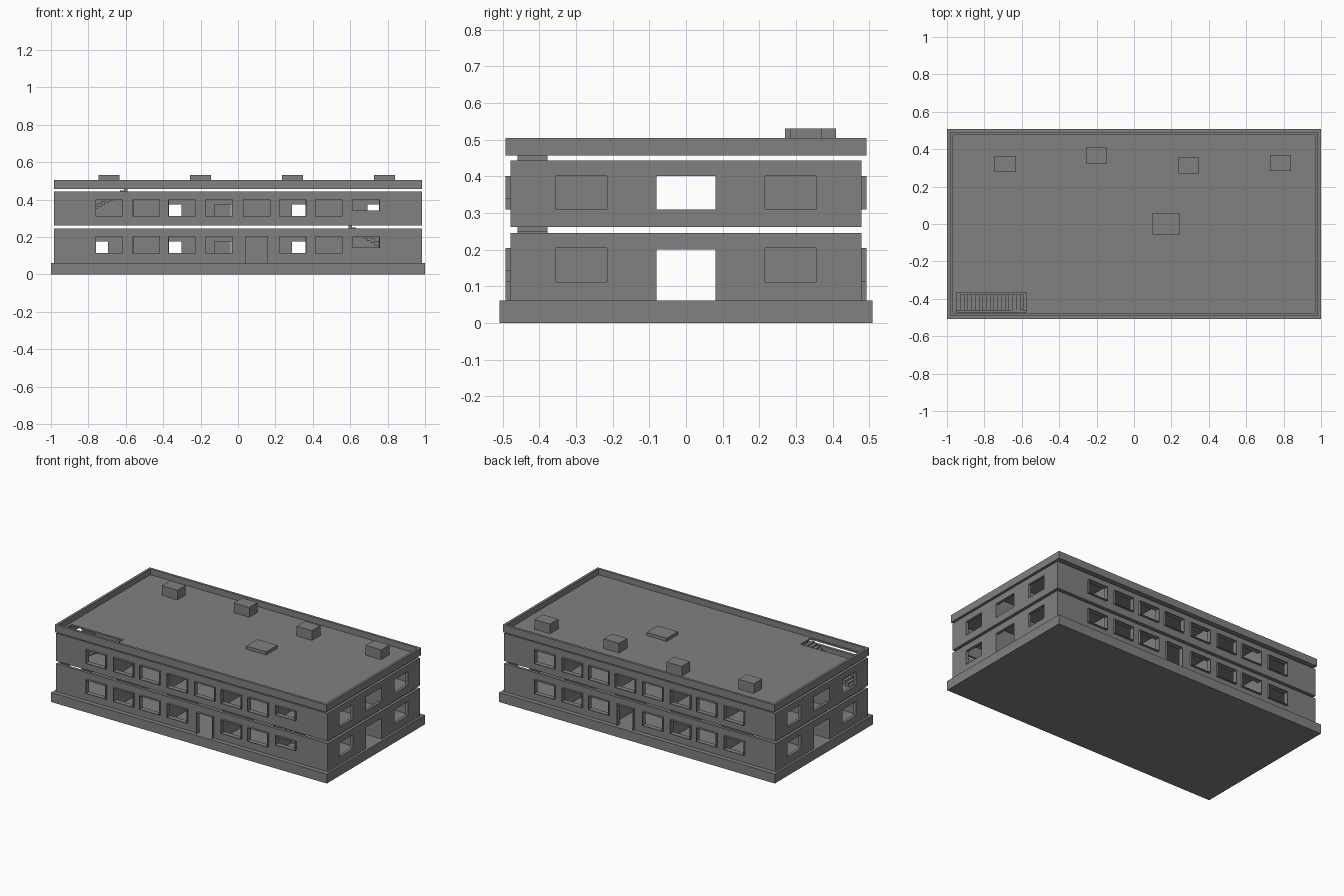
import bpy
import bmesh
from mathutils import Vector

cube = bpy.data.objects.get("Cube")
if cube:
    bpy.data.objects.remove(cube, do_unlink=True)

grey = bpy.data.materials.new("concrete_grey")
grey.use_nodes = True
tone = (0.22, 0.22, 0.22, 1)
grey.diffuse_color = tone
grey.node_tree.nodes["Principled BSDF"].inputs["Base Color"].default_value = tone


def finish(name, bm):
    """Turn a bmesh into a named grey object."""
    bmesh.ops.recalc_face_normals(bm, faces=bm.faces)
    mesh = bpy.data.meshes.new(name)
    bm.to_mesh(mesh)
    bm.free()
    mesh.materials.append(grey)
    bpy.context.collection.objects.link(bpy.data.objects.new(name, mesh))


def panel(bm, axis, p0, p1, rect, holes=()):
    """Plate from p0 to p1 along an axis; rect and holes are (u0, u1, v0, v1)."""
    place = {"x": lambda u, v, p: Vector((p, u, v)),
             "y": lambda u, v, p: Vector((u, p, v)),
             "z": lambda u, v, p: Vector((u, v, p))}[axis]

    def cuts(i):
        edges = set(rect[i:i + 2])
        for h in holes:
            edges.update(min(max(e, rect[i]), rect[i + 1]) for e in h[i:i + 2])
        return sorted(edges)

    us, vs = cuts(0), cuts(2)
    grid = {}
    faces = []

    def corner(u, v):
        if (u, v) not in grid:
            grid[u, v] = bm.verts.new(place(u, v, p0))
        return grid[u, v]

    for a, b in zip(us, us[1:]):
        for c, d in zip(vs, vs[1:]):
            mu, mv = (a + b) / 2, (c + d) / 2
            if any(h[0] < mu < h[1] and h[2] < mv < h[3] for h in holes):
                continue
            faces.append(bm.faces.new([corner(a, c), corner(b, c), corner(b, d), corner(a, d)]))
    new = bmesh.ops.extrude_face_region(bm, geom=faces, use_keep_orig=True)["geom"]
    shift = place(0, 0, p1) - place(0, 0, p0)
    bmesh.ops.translate(bm, vec=shift, verts=[g for g in new if isinstance(g, bmesh.types.BMVert)])


def box(name, x0, x1, y0, y1, z0, z1):
    bm = bmesh.new()
    panel(bm, "z", z0, z1, (x0, x1, y0, y1))
    finish(name, bm)


WX, WY, T = 0.985, 0.478, 0.018      # outer wall faces and wall thickness
RY = 0.492                           # roof edge and window surround face
COLUMNS = [-0.69, -0.49, -0.30, -0.10, 0.10, 0.292, 0.485, 0.685]
HALF = 0.073                         # half a window's width


def storey(name, z0, z1, base, ground):
    sill, head, door_top = base + 0.05, base + 0.142, base + 0.115
    # Long walls with window surrounds standing proud of them
    for side, s in (("front", -1), ("back", 1)):
        holes = []
        for i, x in enumerate(COLUMNS):
            low, w = sill, HALF
            if ground and i == 4:
                low, w = z0, 0.06
            elif side == "front" and i == 7:
                low = sill + 0.03
            holes.append((x - w, x + w, low, head))
        bm = bmesh.new()
        panel(bm, "y", s * (WY - T), s * WY, (-WX + T, WX - T, z0, z1), holes)
        finish(f"{name}_{side}_wall", bm)
        bm = bmesh.new()
        e = 0.003
        for h in holes:
            inner = (h[0] + e, h[1] - e, h[2] if h[2] == z0 else h[2] + e, h[3] - e)
            panel(bm, "y", s * (WY - T), s * RY, h, [inner])
        finish(f"{name}_{side}_window_surrounds", bm)
    # End walls with a corridor opening between two windows
    middle = (-0.08, 0.08, z0 if ground else sill, head - (0.004 if ground else 0))
    ends = [(-0.355, -0.215, sill, head), middle, (0.215, 0.355, sill, head)]
    for side, s in (("left", 1), ("right", -1)):
        bm = bmesh.new()
        panel(bm, "x", s * (WX - T), s * WX, (-WY, WY, z0, z1), ends)
        finish(f"{name}_{side}_wall", bm)
    # Corridor walls with doorways
    shared = [-0.34, 0.328, -0.733 if ground else 0.73]
    for side, s, extra in (("front", -1, -0.08), ("back", 1, 0.005)):
        doors = [(x - 0.038, x + 0.038, z0, door_top) for x in shared]
        doors.append((extra - 0.045, extra + 0.045, z0, door_top))
        bm = bmesh.new()
        panel(bm, "y", s * 0.083, s * 0.097, (-WX + T, WX - T, z0, z1), doors)
        finish(f"{name}_{side}_corridor_wall", bm)
        # Partitions between rooms
        bm = bmesh.new()
        y0, y1 = sorted((s * 0.097, s * (WY - T)))
        for x in (-0.57, -0.2, 0.2, 0.57):
            panel(bm, "x", x - 0.006, x + 0.006, (y0, y1, z0, z1))
        finish(f"{name}_{side}_partitions", bm)


def stairs(name, x_low, x_high, z_low, z_high, steps=17):
    """Flight of steps with a stepped top and underside."""
    bm = bmesh.new()
    dx, dz = (x_high - x_low) / steps, (z_high - z_low) / steps
    for i in range(steps):
        x0, x1 = sorted((x_low + i * dx, x_low + (i + 1) * dx))
        z = z_low + (i + 1) * dz
        panel(bm, "z", max(z - 2 * dz, z_low), z, (x0, x1, -0.459, -0.378))
    finish(name, bm)


# Base and the two storeys
box("base_slab", -1, 1, -0.508, 0.508, 0, 0.062)
storey("ground_floor", 0.062, 0.245, 0.062, True)
storey("upper_floor", 0.262, 0.443, 0.259, False)

# Upper floor slab with its stair opening
bm = bmesh.new()
panel(bm, "z", 0.262, 0.272, (-WX + T, WX - T, -WY + T, WY - T), [(0.575, 0.95, -WY + T, -0.365)])
finish("upper_floor_slab", bm)

# Roof slab with its stair opening, and the parapet around it
bm = bmesh.new()
panel(bm, "z", 0.457, 0.467, (-0.969, 0.969, -0.476, 0.476), [(-0.95, -0.575, -0.47, -0.365)])
finish("roof_slab", bm)
bm = bmesh.new()
panel(bm, "z", 0.457, 0.505, (-WX, WX, -RY, RY), [(-0.969, 0.969, -0.476, 0.476)])
finish("parapet", bm)

# Flights of stairs
stairs("lower_stairs", 0.93, 0.59, 0.062, 0.262)
stairs("upper_stairs", -0.93, -0.59, 0.272, 0.46)

# Roof vents and hatch
for i, (x, y) in enumerate([(-0.69, 0.32), (-0.2, 0.366), (0.292, 0.313), (0.784, 0.327)]):
    box(f"roof_vent_{i + 1}", x - 0.056, x + 0.056, y - 0.043, y + 0.043, 0.467, 0.531)
box("roof_hatch", 0.098, 0.243, -0.055, 0.06, 0.467, 0.488)
